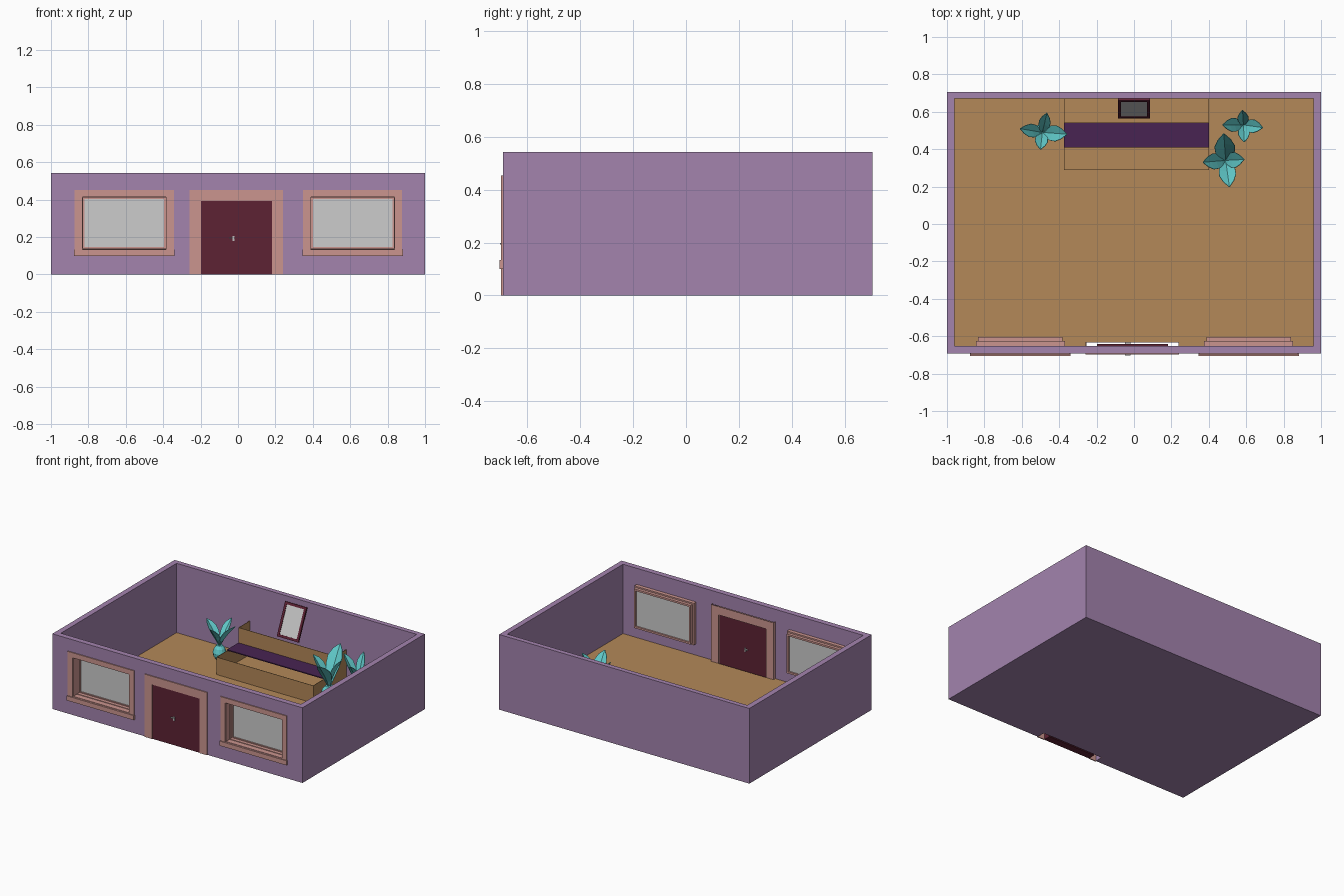
import bpy, bmesh, math
from mathutils import Vector

if "Cube" in bpy.data.objects:
    bpy.data.objects.remove(bpy.data.objects["Cube"])


def material(name, r, g, b):
    m = bpy.data.materials.new(name)
    lin = [((c / 255 + 0.055) / 1.055) ** 2.4 for c in (r, g, b)]
    m.diffuse_color = (*lin, 1)
    m.use_nodes = True
    m.node_tree.nodes["Principled BSDF"].inputs["Base Color"].default_value = m.diffuse_color
    return m


PURPLE = material("wall purple", 163, 131, 174)
TAN = material("wood tan", 179, 136, 88)
SALMON = material("trim salmon", 203, 149, 143)
MAROON = material("door maroon", 93, 34, 52)
GLASS = material("pane grey", 204, 204, 204)
PLUM = material("seat plum", 72, 35, 82)
TEAL = material("plant teal", 98, 205, 205)
METAL = material("handle grey", 190, 190, 190)


def finish(name, bm, mat):
    bmesh.ops.recalc_face_normals(bm, faces=bm.faces)
    me = bpy.data.meshes.new(name)
    bm.to_mesh(me)
    bm.free()
    me.materials.append(mat)
    ob = bpy.data.objects.new(name, me)
    bpy.context.collection.objects.link(ob)
    return ob


def box(name, x, y, z, mat):
    bm = bmesh.new()
    bmesh.ops.create_cube(bm, size=1)
    for v in bm.verts:
        v.co = [r[0] if c < 0 else r[1] for r, c in zip((x, y, z), v.co)]
    return finish(name, bm, mat)


def prism(name, pts, a, b, axis, mat):
    """Extrude a 2D outline from a to b along x (yz outline) or y (xz outline)."""
    bm = bmesh.new()
    put = (lambda p, d: (d, p[0], p[1])) if axis == "x" else (lambda p, d: (p[0], d, p[1]))
    A = [bm.verts.new(put(p, a)) for p in pts]
    B = [bm.verts.new(put(p, b)) for p in pts]
    bm.faces.new(A)
    bm.faces.new(B[::-1])
    for i in range(len(pts)):
        j = (i + 1) % len(pts)
        bm.faces.new((A[i], B[i], B[j], A[j]))
    return finish(name, bm, mat)


def ring(name, x, z, t, y, mat):
    """Rectangular frame with border t, running from y[0] to y[1]."""
    bm = bmesh.new()
    loops = []
    for d, yy in ((0, y[0]), (t, y[0]), (t, y[1]), (0, y[1])):
        l, r, b, u = x[0] + d, x[1] - d, z[0] + d, z[1] - d
        loops.append([bm.verts.new((px, yy, pz)) for px, pz in ((l, b), (r, b), (r, u), (l, u))])
    for k in range(4):
        A, B = loops[k], loops[(k + 1) % 4]
        for i in range(4):
            j = (i + 1) % 4
            bm.faces.new((A[i], A[j], B[j], B[i]))
    return finish(name, bm, mat)


def cut(ob, cutters):
    bpy.context.view_layer.objects.active = ob
    for c in cutters:
        m = ob.modifiers.new("cut", "BOOLEAN")
        m.operation, m.solver, m.object = "DIFFERENCE", "EXACT", c
        bpy.ops.object.modifier_apply(modifier=m.name)


# Room shell with openings, and floor
FRONT, BACK, INNER = -0.692, 0.705, -0.652
WINDOWS = (-0.608, 0.613)
room = box("room_walls", (-1, 1), (FRONT, BACK), (0, 0.543), PURPLE)
floor = box("floor", (-0.96, 0.96), (INNER, 0.67), (0.037, 0.042), TAN)
inside = box("cut_inside", (-0.96, 0.96), (INNER, 0.67), (0.04, 0.7), PURPLE)
doorway = box("cut_doorway", (-0.255, 0.238), (-0.8, -0.632), (-0.1, 0.445), PURPLE)
holes = [box("cut_window", (c - 0.227, c + 0.227), (-0.8, -0.6), (0.134, 0.417), PURPLE) for c in WINDOWS]
cut(room, [inside, doorway] + holes)
cut(floor, [doorway])
for c in [inside, doorway] + holes:
    bpy.data.objects.remove(c)

# Windows: outer casing, sill, stepped inner frame, pane
for side, c in zip(("left", "right"), WINDOWS):
    w = 0.265
    prism(side + "_window_casing", [(c - w, 0.13), (c - w, 0.453), (c + w, 0.453), (c + w, 0.13),
          (c + 0.227, 0.13), (c + 0.227, 0.417), (c - 0.227, 0.417), (c - 0.227, 0.13)],
          FRONT - 0.007, FRONT, "y", SALMON)
    box(side + "_window_sill", (c - 0.268, c + 0.268), (FRONT - 0.013, FRONT + 0.01), (0.1, 0.133), SALMON)
    ring(side + "_window_lining", (c - 0.228, c + 0.228), (0.132, 0.418), 0.004, (FRONT, INNER), SALMON)
    ring(side + "_window_inner_frame", (c - 0.238, c + 0.238), (0.124, 0.427), 0.016, (INNER, -0.625), SALMON)
    ring(side + "_window_sash", (c - 0.226, c + 0.226), (0.134, 0.417), 0.013, (-0.627, -0.603), SALMON)
    box(side + "_window_pane", (c - 0.215, c + 0.215), (-0.62, -0.615), (0.145, 0.406), GLASS)


# Door with casings outside and inside, and handles
def arch(l, r, top, t):
    return [(l, 0), (l, top), (r, top), (r, 0), (r - t, 0), (r - t, top - t), (l + t, top - t), (l + t, 0)]


prism("door_casing_outside", arch(-0.258, 0.241, 0.453, 0.06), FRONT - 0.007, FRONT, "y", SALMON)
prism("door_casing_inside", arch(-0.258, 0.241, 0.453, 0.06), -0.634, -0.631, "y", SALMON)
for n, x in (("left", -0.258), ("right", 0.239)):
    box("door_casing_return_" + n, (x, x + 0.002), (INNER, -0.632), (0, 0.453), SALMON)
box("door", (-0.199, 0.182), (FRONT - 0.003, -0.642), (0, 0.393), MAROON)
for n, y, s in (("outside", FRONT - 0.003, -1), ("inside", -0.642, 1)):
    a, b = sorted((y, y + s * 0.004))
    box("handle_plate_" + n, (-0.029, -0.019), (a, b), (0.178, 0.207), METAL)
    a, b = sorted((y, y + s * 0.009))
    box("handle_lever_" + n, (-0.047, -0.02), (a, b), (0.193, 0.199), METAL)

# Bench: stepped sides, open front and back boards, plum seat
BX = (-0.375, 0.40)
profile = [(0.29, 0.04), (0.29, 0.168), (0.54, 0.168), (0.54, 0.285), (0.668, 0.285), (0.668, 0.04)]
for n, a, b in (("left", BX[0], BX[0] + 0.003), ("right", BX[1] - 0.003, BX[1])):
    prism("bench_side_" + n, profile, a, b, "x", TAN)
box("bench_front", BX, (0.288, 0.291), (0.04, 0.168), TAN)
box("bench_back", BX, (0.54, 0.543), (0.168, 0.285), TAN)
box("bench_seat", BX, (0.41, 0.54), (0.168, 0.175), PLUM)

# Mirror leaning on the back wall
mirror = [ring("mirror_frame", (-0.086, 0.086), (0, 0.237), 0.017, (-0.008, 0.004), MAROON),
          box("mirror_pane", (-0.07, 0.07), (-0.004, 0.001), (0.016, 0.221), GLASS)]
for ob in mirror:
    ob.location = (0, 0.572, 0.287)
    ob.rotation_euler.x = -math.atan2(0.095, 0.215)


# Plants: rounded vase and folded pointed leaves
def plant(name, cx, cy, scale, tips):
    bm = bmesh.new()
    outline = [(0.022, 0), (0.042, 0.03), (0.046, 0.055), (0.036, 0.085), (0.02, 0.105)]
    rows = []
    for r, z in outline:
        rows.append([bm.verts.new((cx + r * scale * math.cos(k * math.pi / 6),
                                   cy + r * scale * math.sin(k * math.pi / 6), 0.042 + z * scale))
                     for k in range(12)])
    for A, B in zip(rows, rows[1:]):
        for k in range(12):
            bm.faces.new((A[k], A[(k + 1) % 12], B[(k + 1) % 12], B[k]))
    bm.faces.new(rows[0][::-1])
    bm.faces.new(rows[-1])
    z0 = 0.042 + 0.095 * scale
    for tx, ty, tz, width in tips:
        flat = Vector((tx - cx, ty - cy, 0))
        side = Vector((-flat.y, flat.x, 0)).normalized()
        inward = -flat.normalized()
        prev = None
        for t, w in ((0, 0.15), (0.25, 0.6), (0.5, 0.95), (0.7, 1), (0.87, 0.65), (1, 0.04)):
            mid = Vector((cx, cy, z0)) + flat * t ** 1.25 + Vector((0, 0, (tz - z0) * t))
            edge = (inward * 0.3 + Vector((0, 0, 0.2))) * width * w
            row = [bm.verts.new(mid + side * s * width * w + (edge if s else Vector())) for s in (-1, 0, 1)]
            if prev:
                for k in (0, 1):
                    bm.faces.new((prev[k], prev[k + 1], row[k + 1], row[k]))
            prev = row
    ob = finish(name, bm, TEAL)
    m = ob.modifiers.new("leaf thickness", "SOLIDIFY")
    m.thickness = 0.003


plant("plant_left", -0.49, 0.49, 1.0, [(-0.61, 0.51, 0.30, 0.036), (-0.36, 0.48, 0.32, 0.042),
                                       (-0.465, 0.595, 0.31, 0.032), (-0.50, 0.40, 0.29, 0.034)])
plant("plant_back_right", 0.585, 0.53, 0.9, [(0.475, 0.53, 0.33, 0.036), (0.69, 0.515, 0.32, 0.036),
                                             (0.58, 0.61, 0.34, 0.03), (0.59, 0.44, 0.30, 0.03)])
plant("plant_front_right", 0.49, 0.34, 1.25, [(0.48, 0.485, 0.42, 0.055), (0.37, 0.33, 0.37, 0.042),
                                              (0.59, 0.345, 0.38, 0.042), (0.51, 0.20, 0.37, 0.045)])
